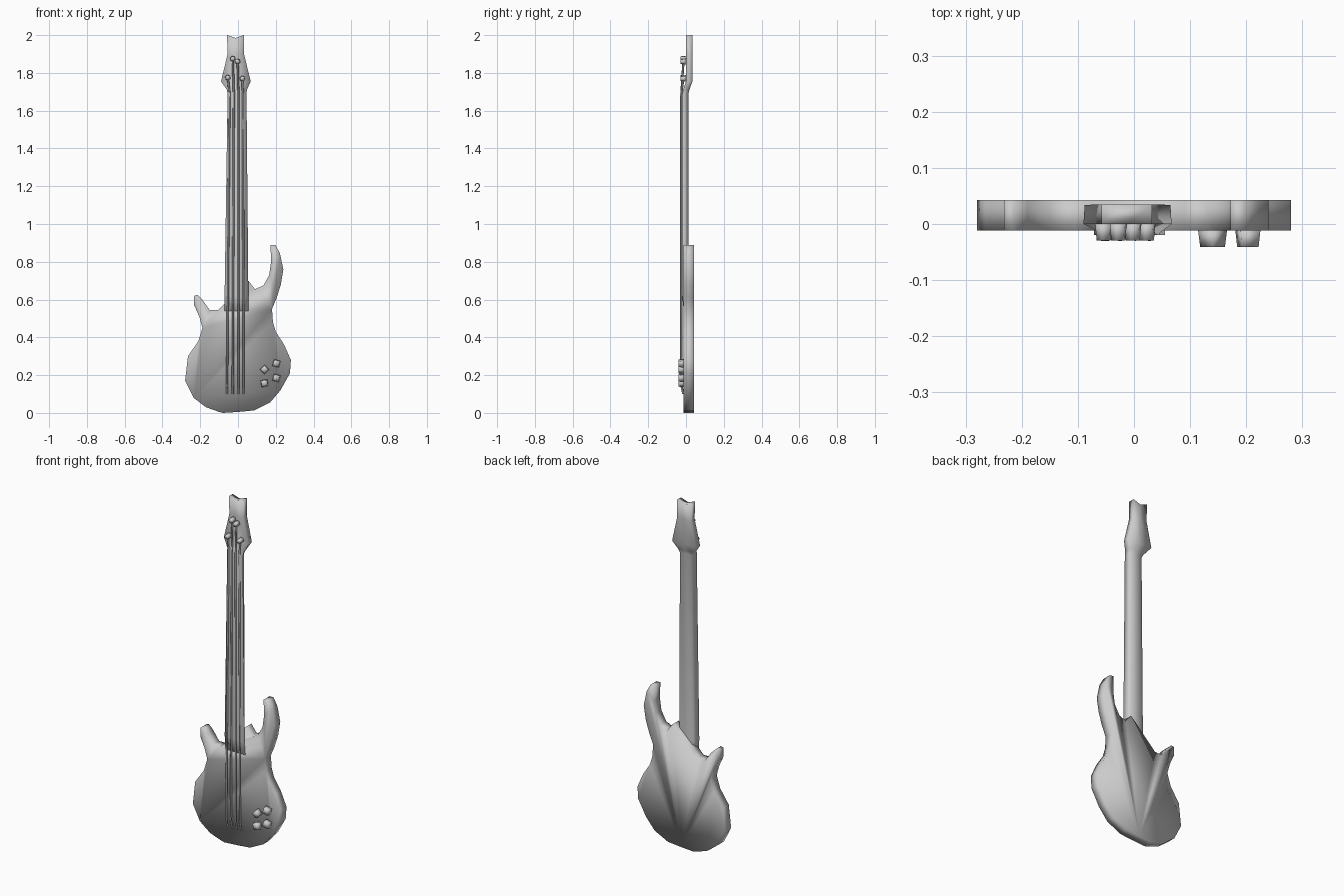
import bpy, bmesh, math
from mathutils import Matrix

if "Cube" in bpy.data.objects:
    bpy.data.objects.remove(bpy.data.objects["Cube"])


def finish(bm, name):
    bmesh.ops.recalc_face_normals(bm, faces=bm.faces)
    for f in bm.faces:
        f.smooth = True
    me = bpy.data.meshes.new(name)
    bm.to_mesh(me)
    bm.free()
    ob = bpy.data.objects.new(name, me)
    bpy.context.collection.objects.link(ob)
    return ob


def stud(name, x, z, y_front, y_back, r_back, r_front, sides, turn):
    # tapered prism with its axis along y
    bm = bmesh.new()
    bmesh.ops.create_cone(bm, cap_ends=True, segments=sides, radius1=r_back,
                          radius2=r_front, depth=y_back - y_front)
    m = (Matrix.Translation((x, (y_front + y_back) / 2, z))
         @ Matrix.Rotation(math.radians(90), 4, 'X')
         @ Matrix.Rotation(math.radians(turn), 4, 'Z'))
    bmesh.ops.transform(bm, matrix=m, verts=bm.verts)
    finish(bm, name)


# Body: flat slab with two horns
outline = [(-.10, .005), (-.08, 0), (0, .005), (.085, .013), (.17, .055), (.225, .12), (.275, .21),
           (.28, .28), (.245, .36), (.2, .43), (.185, .48), (.18, .55),
           (.205, .61), (.227, .68), (.24, .76), (.222, .845), (.197, .89),
           (.172, .89), (.175, .80), (.165, .73), (.135, .675), (.09, .655),
           (.055, .70), (-.075, .575), (-.105, .545), (-.15, .545),
           (-.19, .60), (-.215, .625), (-.232, .62), (-.232, .57),
           (-.205, .51), (-.188, .45), (-.21, .38), (-.265, .30),
           (-.28, .17), (-.235, .08), (-.17, .03)]
bm = bmesh.new()
face = bm.faces.new([bm.verts.new((x, -.012, z)) for x, z in outline])
ext = bmesh.ops.extrude_face_region(bm, geom=[face], use_keep_orig=True)
for v in ext['geom']:
    if isinstance(v, bmesh.types.BMVert):
        v.co.y = .043
finish(bm, "body")

# Neck and head: lofted sections (z, left, right, front, back, back inset, notch)
sections = [(.50, -.072, .056, -.008, .013, .022, 0),
            (.62, -.071, .055, -.02, .013, .022, 0),
            (1.69, -.055, .045, -.02, .013, .015, 0),
            (1.71, -.058, .047, -.015, .018, .008, 0),
            (1.755, -.09, .067, 0, .034, .002, 0),
            (1.90, -.055, .032, 0, .035, 0, 0),
            (2.0, -.058, .032, 0, .035, 0, .015)]
bm = bmesh.new()
rings = []
for z, l, r, f, b, i, n in sections:
    c = (l + r) / 2
    pts = [(l, f, z), (c, f, z - n), (r, f, z), (r - i, b, z), (c, b, z - n), (l + i, b, z)]
    rings.append([bm.verts.new(p) for p in pts])
for a, b in zip(rings, rings[1:]):
    for k in range(6):
        bm.faces.new((a[k], a[k - 1], b[k - 1], b[k]))
bm.faces.new(rings[0])
top = rings[-1]
bm.faces.new((top[0], top[1], top[4], top[5]))
bm.faces.new((top[1], top[2], top[3], top[4]))
finish(bm, "neck_and_head")

# Strings with their tuning pegs: bottom x, neck top x, peg x, peg z
strings = [(-.058, -.045, -.054, 1.775), (-.028, -.022, -.028, 1.875),
           (.003, .002, -.002, 1.86), (.03, .026, .023, 1.77)]
for n, (x0, x1, px, pz) in enumerate(strings, 1):
    cu = bpy.data.curves.new(f"string_{n}", 'CURVE')
    cu.dimensions = '3D'
    cu.bevel_depth = .0055
    cu.bevel_resolution = 0
    cu.use_fill_caps = True
    sp = cu.splines.new('POLY')
    path = [(x0, -.014, .10), (x0, -.025, .145), (x1, -.025, 1.69), (px, -.013, pz)]
    sp.points.add(len(path) - 1)
    for p, co in zip(sp.points, path):
        p.co = (*co, 1)
    bpy.context.collection.objects.link(bpy.data.objects.new(f"string_{n}", cu))
    stud(f"tuning_peg_{n}", px, pz, -.029, .003, .016, .013, 6, 15)

# Control knobs
knobs = [(.14, .23, 0), (.203, .262, 30), (.203, .185, 30), (.14, .157, 55)]
for n, (x, z, turn) in enumerate(knobs, 1):
    stud(f"knob_{n}", x, z, -.041, -.01, .026, .022, 4, turn)
